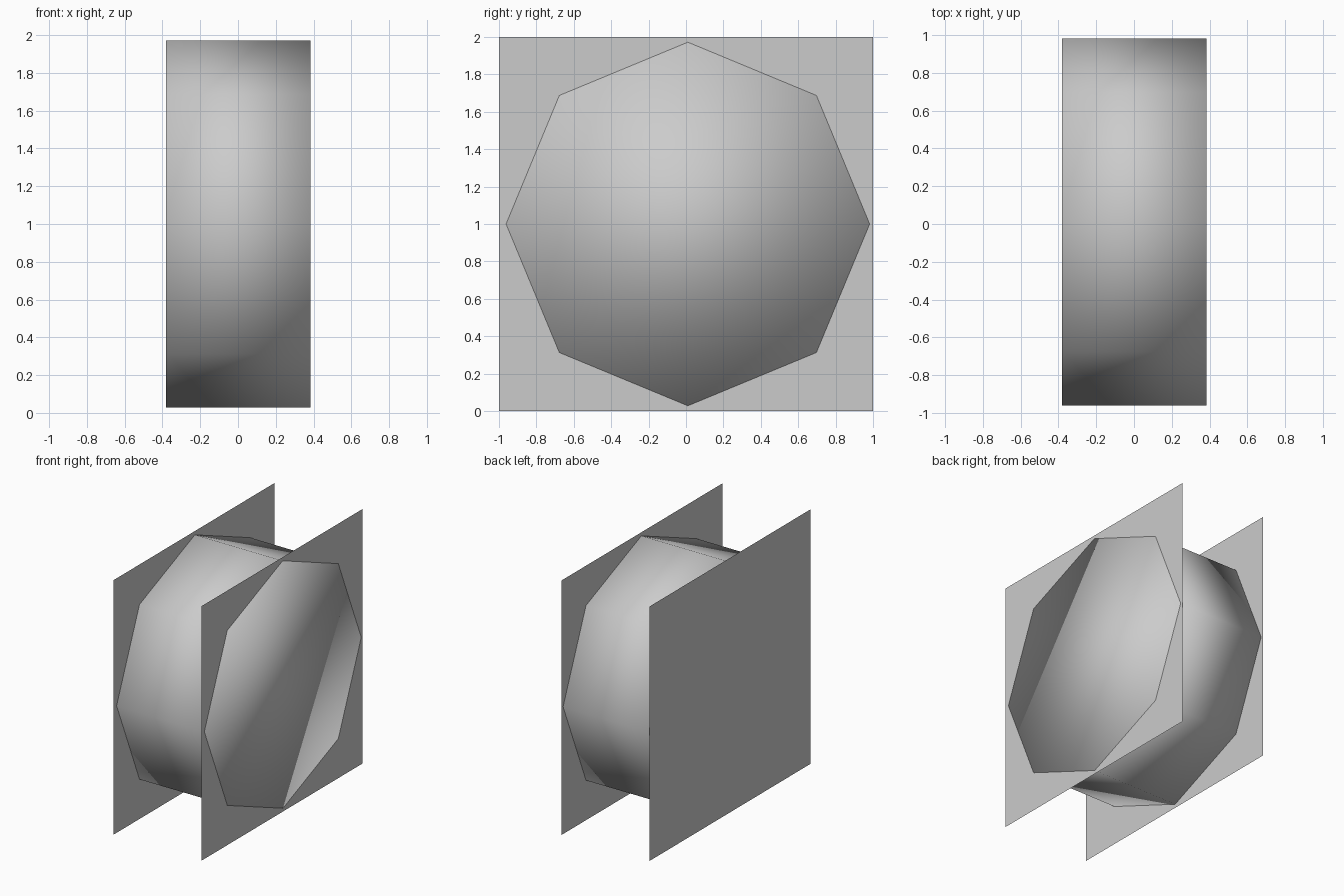
import bpy
from math import pi

if "Cube" in bpy.data.objects:
    bpy.data.objects.remove(bpy.data.objects["Cube"])

HALF = 0.384   # half the spacing between the side panels


def side_panel(name, x):
    # single-sided square sheet facing along x
    bpy.ops.mesh.primitive_plane_add(size=2, location=(x, 0, 1), rotation=(0, pi / 2, 0))
    panel = bpy.context.object
    panel.name = name
    bpy.ops.object.transform_apply(location=False, rotation=True, scale=True)
    return panel


# octagonal drum lying along x, softly shaded all over, caps included
bpy.ops.mesh.primitive_cylinder_add(vertices=8, radius=0.972, depth=2 * HALF - 0.002,
                                    location=(0.001, 0.01, 1), rotation=(0, pi / 2, 0))
drum = bpy.context.object
drum.name = "drum"
bpy.ops.object.transform_apply(location=False, rotation=True, scale=True)
bpy.ops.object.shade_smooth()

# left panel covers the drum end, right panel sits just behind the drum end
side_panel("left_panel", -HALF)
side_panel("right_panel", HALF - 0.003)
